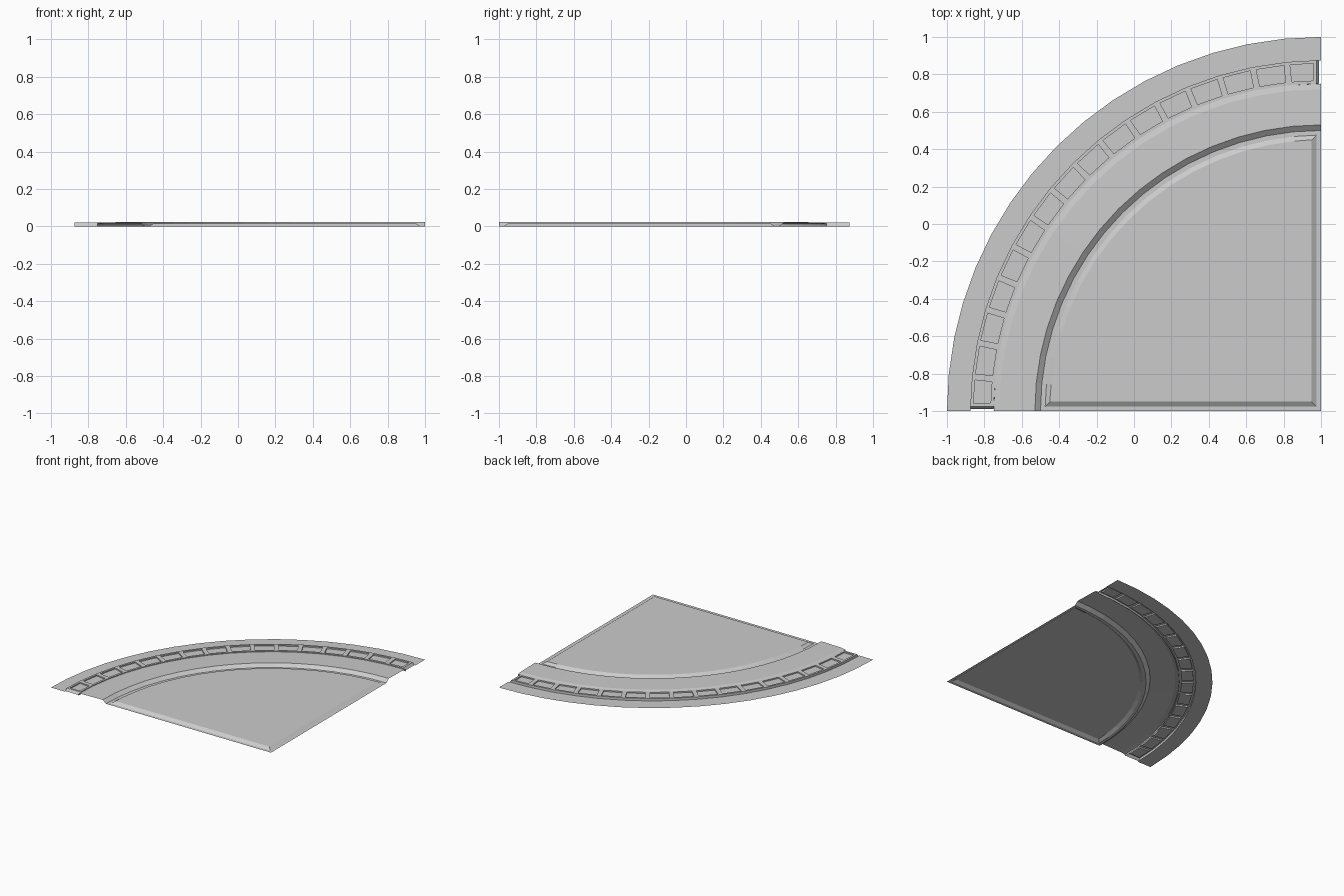
import bpy, bmesh
from math import sin, cos, pi

cube = bpy.data.objects.get("Cube")
if cube:
    bpy.data.objects.remove(cube)

SEGMENTS = 16
CORNER = (1, -1)

stone = bpy.data.materials.new("light_grey_stone")
stone.use_nodes = True
stone.diffuse_color = (0.6, 0.6, 0.6, 1)
stone.node_tree.nodes["Principled BSDF"].inputs["Base Color"].default_value = (0.6, 0.6, 0.6, 1)


def arc_point(r, i, z):
    a = i / SEGMENTS * pi / 2
    return (CORNER[0] - r * cos(a), CORNER[1] + r * sin(a), z)


def finish(bm, name):
    mesh = bpy.data.meshes.new(name)
    bm.to_mesh(mesh)
    bm.free()
    mesh.materials.append(stone)
    obj = bpy.data.objects.new(name, mesh)
    bpy.context.collection.objects.link(obj)
    return obj


def sweep(profile):
    """Open shell swept a quarter turn; profile runs from outside to inside."""
    bm = bmesh.new()
    rows = [[bm.verts.new(arc_point(r, i, z)) for r, z in profile]
            for i in range(SEGMENTS + 1)]
    for a, b in zip(rows, rows[1:]):
        for k in range(len(profile) - 1):
            bm.faces.new((a[k], a[k + 1], b[k + 1], b[k]))
    bmesh.ops.reverse_faces(bm, faces=[f for f in bm.faces if f.normal.z < 0])
    bm.normal_update()
    return bm, rows


# Flat outer border
bm, rows = sweep([(2, 0), (1.875, 0)])
bmesh.ops.recalc_face_normals(bm, faces=bm.faces)
bm.normal_update()
if bm.faces[:][0].normal.z < 0:
    bmesh.ops.reverse_faces(bm, faces=bm.faces[:])
finish(bm, "outer_border")

# Raised curved strip with one rectangular recess per segment and sloped ends
bm, rows = sweep([(1.875, 0), (1.875, 0.02), (1.75, 0.02), (1.75, 0)])
tops = [f for f in bm.faces if all(v.co.z > 0.01 for v in f.verts)]
for row, axis in ((rows[0], 1), (rows[-1], 0)):
    bm.faces.new(row)
    for v in row:
        v.co[axis] += (0.025 if v.co.z > 0.01 else 0.01) * (1 if axis else -1)
bmesh.ops.inset_individual(bm, faces=tops, thickness=0.024)
pockets = bmesh.ops.extrude_discrete_faces(bm, faces=tops)["faces"]
for f in pockets:
    bmesh.ops.translate(bm, verts=f.verts, vec=(0, 0, -0.01))
bmesh.ops.recalc_face_normals(bm, faces=bm.faces)
finish(bm, "recessed_strip")

# Walkway with a sloped lip on both sides
bm, rows = sweep([(1.75, 0), (1.75, 0.014), (1.72, 0.021), (1.53, 0.025), (1.5, 0)])
bmesh.ops.recalc_face_normals(bm, faces=bm.faces)
bm.normal_update()
if sum(f.normal.z for f in bm.faces) < 0:
    bmesh.ops.reverse_faces(bm, faces=bm.faces[:])
finish(bm, "walkway")

# Inner quarter panel: flat margin, bevel and raised top
bm = bmesh.new()
loops = []
for inset, z in ((0, 0), (0.025, 0), (0.05, 0.017)):
    r = 1.5 - inset
    points = [arc_point(r, i, z) for i in range(SEGMENTS + 1)]
    points = [(min(x, 1 - inset), max(y, inset - 1), z) for x, y, z in points]
    points.append((1 - inset, inset - 1, z))
    loops.append([bm.verts.new(p) for p in points])
for a, b in zip(loops, loops[1:]):
    for i in range(len(a)):
        j = (i + 1) % len(a)
        bm.faces.new((a[i], b[i], b[j], a[j]))
bm.faces.new(loops[-1])
bm.normal_update()
bmesh.ops.reverse_faces(bm, faces=[f for f in bm.faces if f.normal.z < 0])
finish(bm, "inner_panel")
